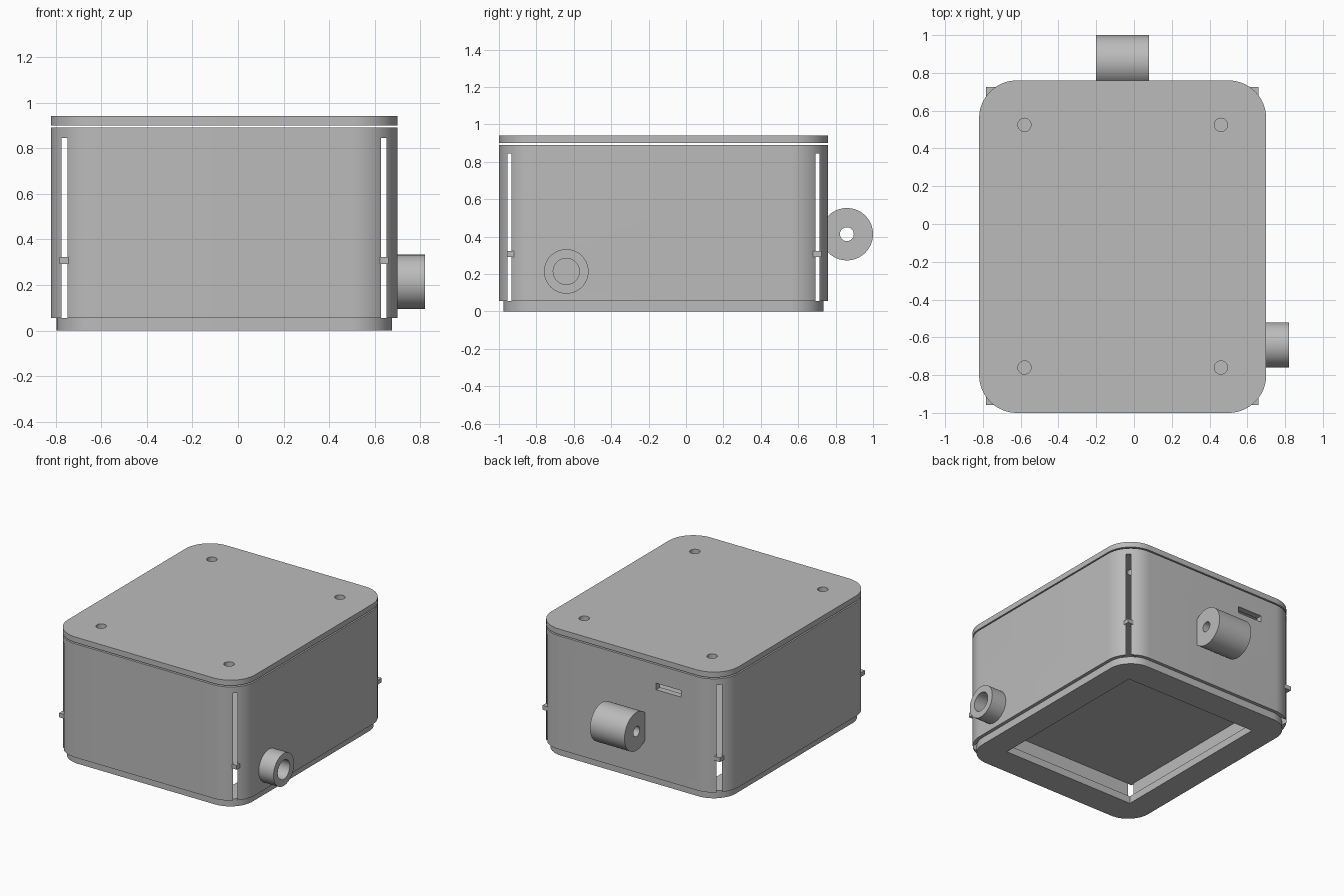
import bpy, bmesh, math
from mathutils import Matrix, Vector

cube = bpy.data.objects.get("Cube")
if cube:
    bpy.data.objects.remove(cube, do_unlink=True)

grey = bpy.data.materials.new("plain grey")
grey.use_nodes = True
grey.diffuse_color = (0.5, 0.5, 0.5, 1)
grey.node_tree.nodes["Principled BSDF"].inputs["Base Color"].default_value = (0.5, 0.5, 0.5, 1)

CX, CY = -0.06, -0.12          # centre of the enclosure
W, D = 1.52, 1.76              # outer width and depth
SCREWS = [(x, y) for x in (-0.58, 0.46) for y in (-0.76, 0.525)]


def finish(name, bm):
    bmesh.ops.recalc_face_normals(bm, faces=bm.faces)
    mesh = bpy.data.meshes.new(name)
    bm.to_mesh(mesh)
    bm.free()
    mesh.materials.append(grey)
    ob = bpy.data.objects.new(name, mesh)
    bpy.context.collection.objects.link(ob)
    return ob


def box(name, x, y, z):
    """Box from (low, high) ranges."""
    bm = bmesh.new()
    size = Vector((x[1] - x[0], y[1] - y[0], z[1] - z[0]))
    mid = Vector((x[0] + x[1], y[0] + y[1], z[0] + z[1])) / 2
    bmesh.ops.create_cube(bm, size=1, matrix=Matrix.Translation(mid) @ Matrix.Diagonal(size.to_4d()))
    return finish(name, bm)


def slab(name, w, d, r, z0, z1, steps=16):
    """Upright rounded rectangle."""
    bm = bmesh.new()
    ring = []
    for q, (sx, sy) in enumerate([(1, 1), (-1, 1), (-1, -1), (1, -1)]):
        for i in range(steps + 1):
            a = math.pi / 2 * (q + i / steps)
            ring.append(bm.verts.new((CX + sx * (w / 2 - r) + r * math.cos(a),
                                      CY + sy * (d / 2 - r) + r * math.sin(a), z0)))
    face = bm.faces.new(ring)
    top = bmesh.ops.extrude_face_region(bm, geom=[face])["geom"]
    bmesh.ops.translate(bm, vec=(0, 0, z1 - z0), verts=[v for v in top if isinstance(v, bmesh.types.BMVert)])
    if face.is_valid is False or len([f for f in bm.faces if len(f.verts) > 4]) < 2:
        bm.faces.new(ring)
    return finish(name, bm)


def rod(name, centre, r, length, axis="Z", sides=48):
    bm = bmesh.new()
    turn = Matrix.Rotation(math.pi / 2, 4, "Y") if axis == "X" else Matrix()
    bmesh.ops.create_cone(bm, cap_ends=True, segments=sides, radius1=r, radius2=r, depth=length,
                          matrix=Matrix.Translation(centre) @ turn)
    return finish(name, bm)


def cut(ob, *cutters):
    """Subtract each cutter, then discard it."""
    for c in cutters:
        c.hide_render = True
        mod = ob.modifiers.new("cut", "BOOLEAN")
        mod.operation, mod.solver, mod.object = "DIFFERENCE", "EXACT", c
        bpy.context.view_layer.objects.active = ob
        bpy.ops.object.modifier_apply(modifier=mod.name)
        bpy.data.objects.remove(c, do_unlink=True)
    return ob


def screw_holes():
    return [rod("screw_cutter", (x, y, 0.9), 0.035, 0.3, sides=32) for x, y in SCREWS]


def stub_bore():
    return rod("bore_cutter", (0.75, -0.64, 0.214), 0.07, 0.4, "X")


parts = []

# Lid, floating just above the housing
parts.append(cut(slab("lid", W, D, 0.2, 0.9, 0.94), *screw_holes()))

# Housing: the square cavity breaks through the rounded corners as slots
housing = slab("housing", W, D, 0.2, 0.055, 0.89)
cut(housing,
    box("cavity_cutter", (-0.774, 0.65), (-0.954, 0.714), (-0.1, 0.845)),
    box("slit_cutter", (-0.49, -0.29), (0.65, 0.9), (0.705, 0.753)),
    stub_bore(), *screw_holes())
parts.append(housing)

# Base frame with a large window
base = slab("base_frame", 1.47, 1.71, 0.18, 0, 0.055)
parts.append(cut(base, box("window_cutter", (-0.605, 0.485), (-0.765, 0.525), (-0.1, 0.2))))

# Inner plate whose corners stick out through the slots
parts.append(box("inner_plate", (-0.783, 0.66), (-0.958, 0.725), (0.292, 0.323)))

# Cable stub on the side
parts.append(cut(rod("side_stub", (0.745, -0.64, 0.214), 0.119, 0.15, "X"), stub_bore()))

# Barrel across the back
barrel = rod("back_barrel", (-0.06, 0.86, 0.413), 0.14, 0.28, "X", 64)
parts.append(cut(barrel, rod("barrel_cutter", (-0.06, 0.86, 0.413), 0.037, 0.5, "X", 32)))

# Smooth curved walls, keep hard edges
bpy.ops.object.select_all(action="DESELECT")
for ob in parts:
    ob.select_set(True)
bpy.context.view_layer.objects.active = parts[0]
bpy.ops.object.shade_smooth_by_angle(angle=math.radians(30))
bpy.ops.object.select_all(action="DESELECT")
